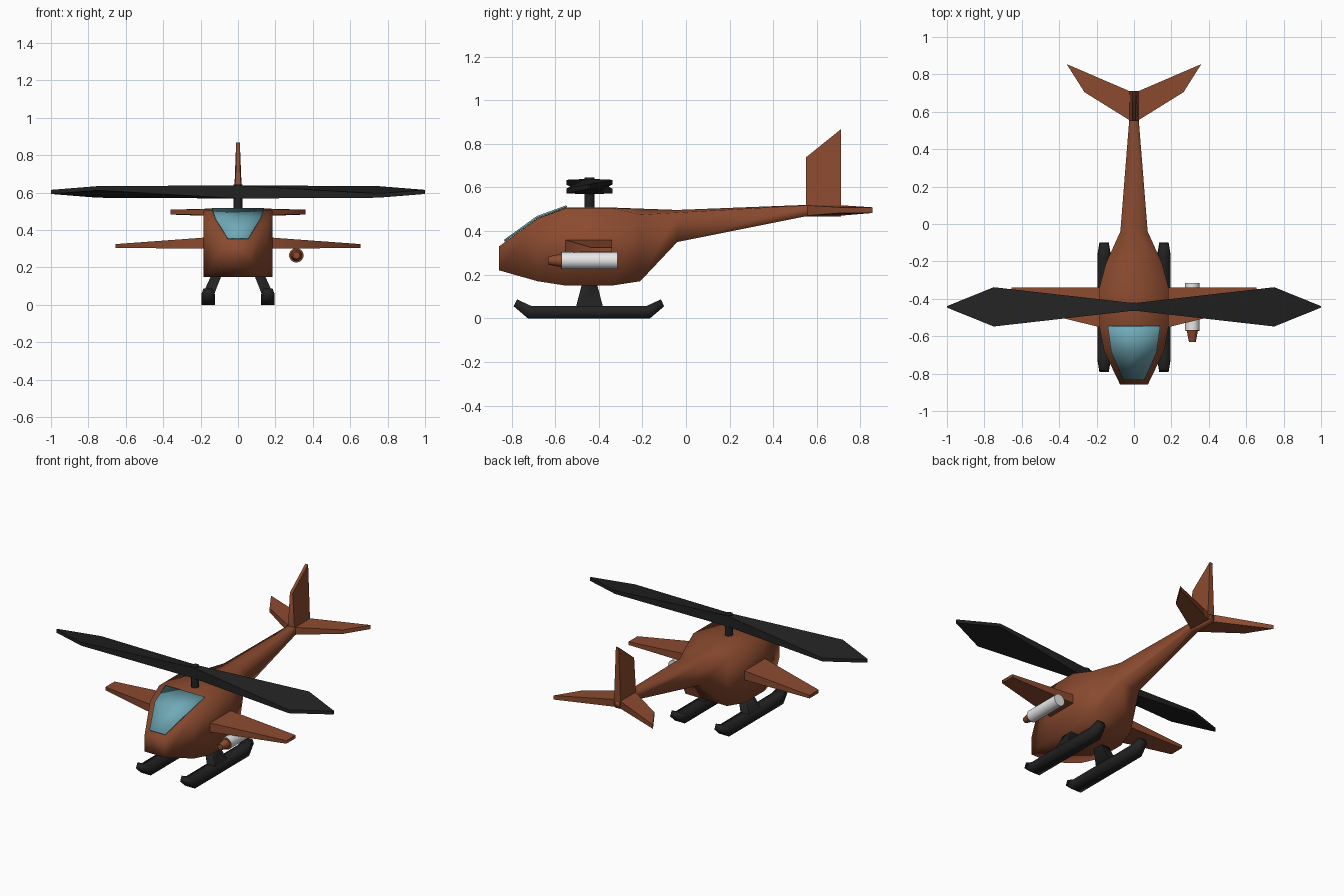
import bpy, bmesh, math
from mathutils import Vector

if "Cube" in bpy.data.objects:
    bpy.data.objects.remove(bpy.data.objects["Cube"])


def material(name, rgb):
    m = bpy.data.materials.new(name)
    m.diffuse_color = (*rgb, 1)
    m.use_nodes = True
    m.node_tree.nodes["Principled BSDF"].inputs["Base Color"].default_value = m.diffuse_color
    return m


BROWN = material("rust_brown", (0.26, 0.07, 0.029))
BLACK = material("soft_black", (0.016, 0.016, 0.016))
TEAL = material("window_teal", (0.16, 0.40, 0.47))
WHITE = material("pod_white", (0.8, 0.8, 0.8))


def loft(name, sections, mat, angle=180, closed=True):
    """Skin equal-length sections of points, with end caps when closed."""
    bm = bmesh.new()
    rings = [[bm.verts.new(p) for p in s] for s in sections]
    n = len(rings[0])
    for a, b in zip(rings, rings[1:]):
        for i in range(n if closed else n - 1):
            j = (i + 1) % n
            bm.faces.new((a[i], a[j], b[j], b[i]))
    if closed:
        bm.faces.new(rings[0])
        bm.faces.new(rings[-1])
    bmesh.ops.recalc_face_normals(bm, faces=bm.faces)
    mesh = bpy.data.meshes.new(name)
    bm.to_mesh(mesh)
    bm.free()
    ob = bpy.data.objects.new(name, mesh)
    bpy.context.collection.objects.link(ob)
    mesh.materials.append(mat)
    bpy.context.view_layer.objects.active = ob
    bpy.ops.object.select_all(action='DESELECT')
    ob.select_set(True)
    bpy.ops.object.shade_smooth_by_angle(angle=math.radians(angle))
    return ob


def circle(r, n, axis, pos, along):
    """Ring of n points around the y or z axis."""
    pts = []
    for i in range(n):
        a = 2 * math.pi * (i + 0.5) / n
        u, v = r * math.cos(a), r * math.sin(a)
        pts.append((pos[0] + u, along, pos[1] + v) if axis == 'y'
                   else (pos[0] + u, pos[1] + v, along))
    return pts


# Fuselage and tail boom: y, half width, bottom, top corner, top centre
stations = [(-0.857, 0.075, 0.22, 0.33, 0.33), (-0.68, 0.16, 0.17, 0.458, 0.46),
            (-0.55, 0.185, 0.15, 0.505, 0.508), (-0.34, 0.185, 0.15, 0.505, 0.508),
            (-0.21, 0.15, 0.17, 0.475, 0.503), (-0.04, 0.073, 0.35, 0.485, 0.497),
            (0.55, 0.026, 0.468, 0.518, 0.52), (0.71, 0.018, 0.468, 0.51, 0.512)]
loft("fuselage", [[(-w, y, b), (w, y, b), (w, y, t), (0, y, c), (-w, y, t)]
                  for y, w, b, t, c in stations], BROWN)

# Windscreen: open strip made into a thin plate
glass = loft("windscreen", [[(-w, y, z), (0, y, z), (w, y, z)] for y, w, z in
                            [(-0.83, 0.055, 0.352), (-0.68, 0.122, 0.461), (-0.545, 0.14, 0.510)]],
             TEAL, 40, closed=False)
if glass.data.polygons[0].normal.z < 0:
    glass.data.flip_normals()
thick = glass.modifiers.new("plate", 'SOLIDIFY')
thick.thickness = 0.009
thick.offset = 1

for side, s in (("left", -1), ("right", 1)):
    # Wing
    loft("wing_" + side, [[(s * x, f, b), (s * x, r, b), (s * x, r, t), (s * x, f, t)]
                          for x, f, r, b, t in [(0.15, -0.56, -0.34, 0.30, 0.362),
                                                (0.655, -0.435, -0.34, 0.305, 0.325)]], BROWN, 80)
    # Swept tailplane
    loft("tailplane_" + side, [[(s * x, f, b), (s * x2, r, b), (s * x2, r, t), (s * x, f, t)]
                               for x, f, x2, r, b, t in [(0.0, 0.54, 0.0, 0.70, 0.47, 0.519),
                                                         (0.265, 0.705, 0.36, 0.855, 0.483, 0.509)]],
         BROWN, 80)
    # Skid with upturned ends
    loft("skid_" + side, [[(s * 0.16 - w, yb, zb), (s * 0.16 + w, yb, zb),
                           (s * 0.16 + w, yt, zt), (s * 0.16 - w, yt, zt)]
                          for yb, zb, yt, zt, w in [(-0.79, 0.055, -0.775, 0.087, 0.025),
                                                    (-0.725, 0.0, -0.71, 0.057, 0.036),
                                                    (-0.165, 0.0, -0.18, 0.057, 0.036),
                                                    (-0.10, 0.055, -0.115, 0.087, 0.025)]], BLACK)
    # Skid strut
    loft("skid_strut_" + side, [[(s * a, f, z), (s * b, f, z), (s * b, r, z), (s * a, r, z)]
                                for a, b, f, r, z in [(0.13, 0.192, -0.505, -0.38, 0.05),
                                                      (0.085, 0.14, -0.475, -0.41, 0.165)]], BLACK, 80)
    # Rotor blade: x, half chord, half thickness, pitch rise at the edge
    blade = []
    for x, c, h, p in [(0.0, 0.02, 0.035, 0.0), (0.75, 0.105, 0.011, 0.02), (1.0, 0.004, 0.011, 0.0)]:
        z = 0.604
        blade.append([(s * x, -0.443 - c, z - s * p - h), (s * x, -0.443 + c, z + s * p - h),
                      (s * x, -0.443 + c, z + s * p + h), (s * x, -0.443 - c, z - s * p + h)])
    loft("rotor_blade_" + side, blade, BLACK, 60)

# Tail fin
loft("tail_fin", [[(-w, 0.55, zf), (w, 0.55, zf), (w, 0.71, zr), (-w, 0.71, zr)]
                  for w, zf, zr in [(0.025, 0.49, 0.475), (0.01, 0.738, 0.867)]], BROWN, 80)

# Rotor mast
loft("rotor_mast", [circle(0.025, 8, 'z', (0, -0.443), z) for z in (0.48, 0.645)], BLACK, 50)

# Weapon pod under the right wing, with a tapered tip
POD = (0.312, 0.265)
loft("pod_body", [circle(0.039, 14, 'y', POD, y) for y in (-0.568, -0.315)], WHITE, 40)
loft("pod_tip", [circle(r, 14, 'y', POD, y) for r, y in
                 [(0.038, -0.566), (0.038, -0.572), (0.03, -0.573), (0.019, -0.63)]], BROWN, 40)
